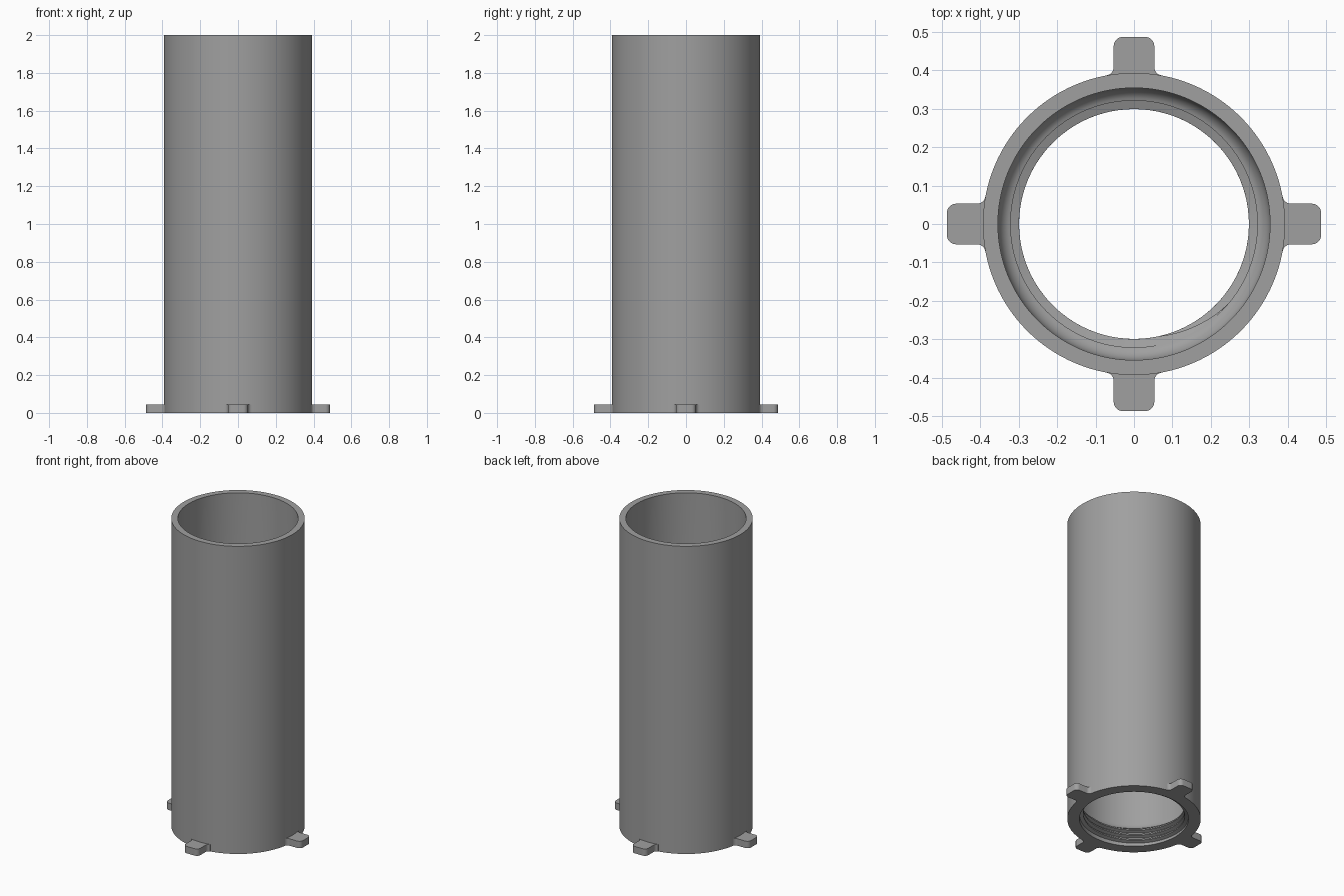
import bpy, bmesh, math

if "Cube" in bpy.data.objects:
    bpy.data.objects.remove(bpy.data.objects["Cube"])

R_OUT, R_IN, R_BORE, R_CREST = 0.393, 0.354, 0.321, 0.299
SEG = 128

grey = bpy.data.materials.new("mid grey")
grey.diffuse_color = (0.35, 0.35, 0.35, 1)
grey.use_nodes = True
grey.node_tree.nodes["Principled BSDF"].inputs["Base Color"].default_value = grey.diffuse_color


def finish(bm, name):
    bmesh.ops.recalc_face_normals(bm, faces=bm.faces)
    me = bpy.data.meshes.new(name)
    bm.to_mesh(me)
    bm.free()
    me.materials.append(grey)
    ob = bpy.data.objects.new(name, me)
    bpy.context.collection.objects.link(ob)
    bpy.ops.object.select_all(action='DESELECT')
    ob.select_set(True)
    bpy.context.view_layer.objects.active = ob
    bpy.ops.object.shade_smooth_by_angle(angle=math.radians(30))
    return ob


def skin(bm, rings, closed):
    """Bridge a row of equal cross-sections with quads."""
    n = len(rings[0])
    for i in range(len(rings) if closed else len(rings) - 1):
        a, b = rings[i], rings[(i + 1) % len(rings)]
        for j in range(n):
            k = (j + 1) % n
            bm.faces.new((a[j], b[j], b[k], a[k]))


# Tube: revolved wall section with a curved step down to the threaded bore
section = [(R_BORE, 0), (R_OUT, 0), (R_OUT, 2), (R_IN, 2)]
for i in range(9):
    t = math.radians(80) * i / 8
    section.append((R_BORE + (R_IN - R_BORE) * (1 - (1 - math.cos(t)) / (1 - math.cos(math.radians(80)))),
                    0.17 - 0.05 * math.sin(t)))
bm = bmesh.new()
rings = []
for s in range(SEG):
    a = 2 * math.pi * s / SEG
    rings.append([bm.verts.new((r * math.cos(a), r * math.sin(a), z)) for r, z in section])
skin(bm, rings, True)
finish(bm, "tube")

# Internal thread: helical ridge fading into the bore at both ends
PITCH, TURNS, STEPS = 0.034, 2.8, 200
END = math.radians(-37)
bm = bmesh.new()
rings = []
for s in range(STEPS + 1):
    f = s / STEPS
    a = END - 2 * math.pi * TURNS * (1 - f)
    zc = 0.014 + PITCH * TURNS * f
    fade = min(1, f * 25, (1 - f) * 25)
    crest = R_BORE + 0.002 - (R_BORE + 0.002 - R_CREST) * fade
    ridge = [(R_BORE + 0.004, -0.013), (crest, -0.004), (crest, 0.004), (R_BORE + 0.004, 0.013)]
    rings.append([bm.verts.new((r * math.cos(a), r * math.sin(a), zc + dz)) for r, dz in ridge])
skin(bm, rings, False)
bm.faces.new(rings[0])
bm.faces.new(rings[-1])
finish(bm, "thread")

# Locking tabs: rounded outer corners, filleted roots
HALF, REACH, CORNER, FILLET, THICK = 0.053, 0.487, 0.025, 0.022, 0.045


def arc(cx, cy, r, a0, a1, n=6):
    return [(cx + r * math.cos(a0 + (a1 - a0) * i / n),
             cy + r * math.sin(a0 + (a1 - a0) * i / n)) for i in range(n + 1)]


fy = HALF + FILLET
fx = math.sqrt((R_OUT + FILLET) ** 2 - fy ** 2)
touch = math.atan2(-fy, -fx) % (2 * math.pi)
half = [(0.37, fy - 0.01)]
half += arc(fx, fy, FILLET, touch, 1.5 * math.pi)
half += arc(REACH - CORNER, HALF - CORNER, CORNER, math.pi / 2, 0)
outline = half + [(x, -y) for x, y in reversed(half)]

for k, name in enumerate(("right", "back", "left", "front")):
    c, s = math.cos(k * math.pi / 2), math.sin(k * math.pi / 2)
    bm = bmesh.new()
    rings = [[bm.verts.new((x * c - y * s, x * s + y * c, z)) for x, y in outline]
             for z in (0, THICK)]
    skin(bm, rings, False)
    for ring in rings:
        bm.faces.new(ring)
    finish(bm, name + "_tab")
